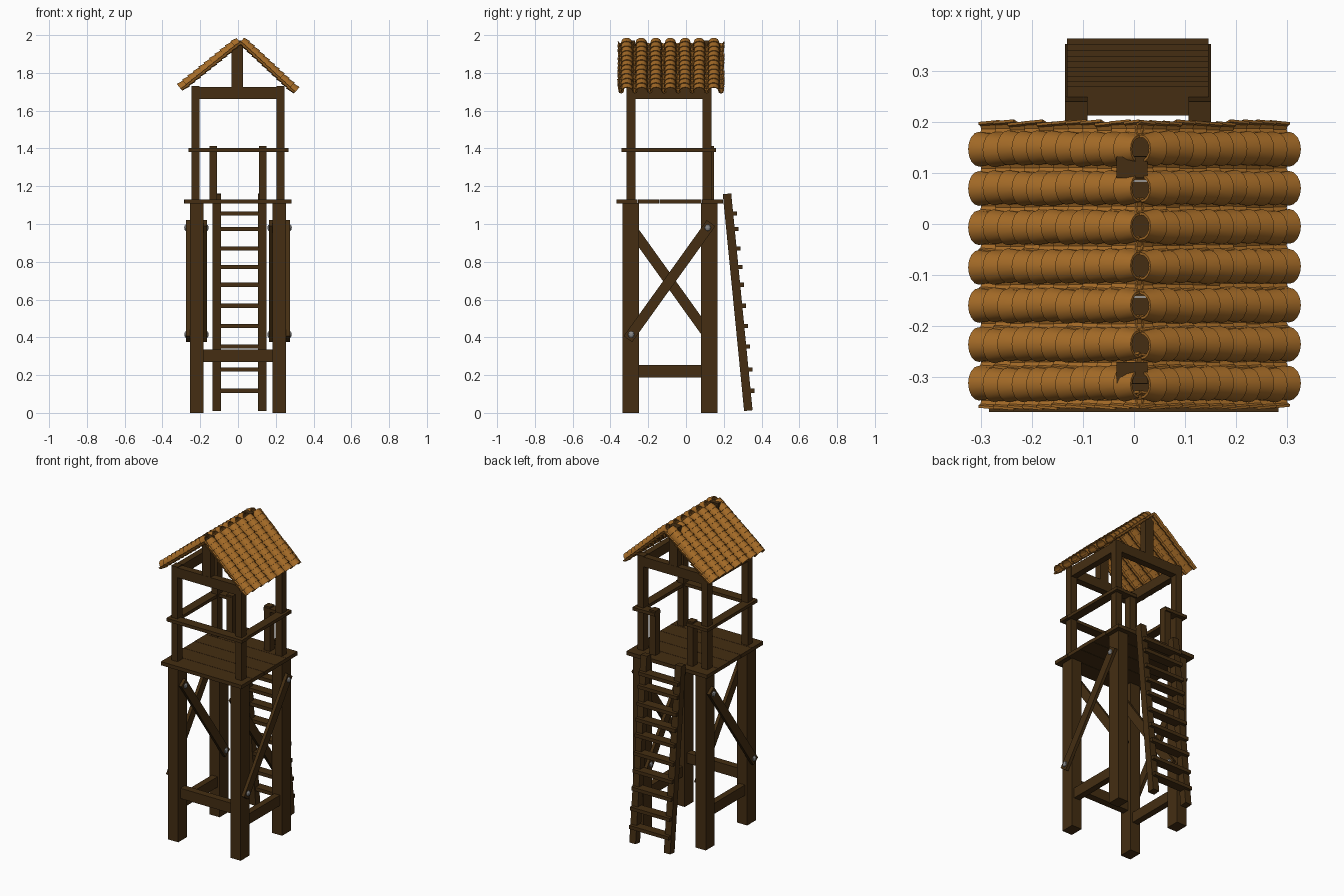
import bpy, bmesh, math, random
from mathutils import Vector, Matrix

if "Cube" in bpy.data.objects:
    bpy.data.objects.remove(bpy.data.objects["Cube"])

random.seed(4)


def material(name, rgb):
    m = bpy.data.materials.new(name)
    m.diffuse_color = (*rgb, 1)
    m.use_nodes = True
    m.node_tree.nodes["Principled BSDF"].inputs["Base Color"].default_value = m.diffuse_color
    return m


WOOD = material("dark_wood", (0.058, 0.027, 0.006))
CLAY = material("clay_tile", (0.37, 0.145, 0.02))
IRON = material("grey_iron", (0.25, 0.25, 0.25))


def finish(name, bm, mat):
    bmesh.ops.recalc_face_normals(bm, faces=bm.faces)
    me = bpy.data.meshes.new(name)
    bm.to_mesh(me)
    bm.free()
    me.materials.append(mat)
    ob = bpy.data.objects.new(name, me)
    bpy.context.collection.objects.link(ob)
    return ob


def box(name, x, y, z):
    """Axis-aligned timber given as (min, max) ranges."""
    bm = bmesh.new()
    size = Vector((x[1] - x[0], y[1] - y[0], z[1] - z[0]))
    mid = Vector((sum(x) / 2, sum(y) / 2, sum(z) / 2))
    bmesh.ops.create_cube(bm, size=1, matrix=Matrix.Translation(mid) @ Matrix.Diagonal((*size, 1)))
    return finish(name, bm, WOOD)


def slanted(name, x, p, q, wx, w, extra=0.0):
    """Timber leaning in the yz plane from p to q."""
    a, b = Vector((x, *p)), Vector((x, *q))
    d = b - a
    rot = Matrix.Rotation(math.atan2(d.z, d.y), 4, 'X')
    bm = bmesh.new()
    bmesh.ops.create_cube(bm, size=1, matrix=Matrix.Translation((a + b) / 2) @ rot
                          @ Matrix.Diagonal((wx, d.length + 2 * extra, w, 1)))
    return finish(name, bm, WOOD)


def around(c, w):
    return (c - w / 2, c + w / 2)


FRONT, BACK = -0.293, 0.122

# legs, upper posts
for s in (-1, 1):
    for y in (FRONT, BACK):
        box("leg", around(s * 0.219, 0.071), around(y, 0.087), (0, 1.11))
    for y in (-0.291, 0.111):
        box("upper_post", around(s * 0.225, 0.043), around(y, 0.048), (1.12, 1.73))

# low cross beams
box("front_low_beam", (-0.19, 0.19), around(FRONT, 0.045), (0.27, 0.335))
for s in (-1, 1):
    box("side_low_beam", around(s * 0.219, 0.04), (-0.26, 0.09), (0.187, 0.253))

# platform planks running left to right
n, y0, y1 = 5, -0.369, 0.197
step = (y1 - y0) / n
for i in range(n):
    j = random.uniform(-0.003, 0.003)
    box("platform_plank", (-0.282 + j, 0.284 + j),
        (y0 + i * step + 0.001, y0 + (i + 1) * step - 0.001), (1.108, 1.131))

# diagonal side braces with bolts
for s in (-1, 1):
    low, high = (-0.29, 0.415), (0.115, 0.98)
    slanted("outer_brace", s * 0.264, low, high, 0.02, 0.055, 0.03)
    slanted("inner_brace", s * 0.175, (low[0], high[1]), (high[0], low[1]), 0.02, 0.055, 0.03)
    for x, pts in ((0.275, (low, high)), (0.165, ((low[0], high[1]), (high[0], low[1])))):
        for y, z in pts:
            bm = bmesh.new()
            bmesh.ops.create_uvsphere(bm, u_segments=10, v_segments=6, radius=0.017,
                                      matrix=Matrix.Translation((s * x, y, z))
                                      @ Matrix.Diagonal((0.6, 1, 1, 1)))
            finish("brace_bolt", bm, IRON)

# railings: flat boards, open at the back for the ladder
RZ = (1.382, 1.402)
box("front_rail", (-0.257, 0.267), (-0.342, -0.282), RZ)
for s in (-1, 1):
    box("side_rail", around(s * 0.235, 0.056), (-0.338, 0.16), RZ)
    box("back_rail", tuple(sorted((s * 0.11, s * 0.25))), (0.10, 0.158), RZ)
    box("entry_post", around(s * 0.131, 0.042), around(0.125, 0.045), (1.12, 1.412))

# ladder
top, bottom = Vector((0.217, 1.16)), Vector((0.33, 0.012))
for x in (-0.113, 0.129):
    slanted("ladder_rail", x, bottom, top, 0.044, 0.045)
for z in (0.117, 0.23, 0.352, 0.46, 0.567, 0.678, 0.773, 0.87, 0.974, 1.055):
    t = (top.y - z) / (top.y - bottom.y)
    y = top.x + t * (bottom.x - top.x)
    box("ladder_rung", (-0.131, 0.146), (y - 0.015, y + 0.043), around(z, 0.022))

# roof frame
for y in (-0.291, 0.111):
    box("tie_beam", (-0.21, 0.21), around(y, 0.044), (1.663, 1.725))
    box("king_post", around(-0.004, 0.06), around(y, 0.042), (1.72, 1.972))
for s in (-1, 1):
    box("side_plate", around(s * 0.225, 0.04), (-0.28, 0.10), (1.663, 1.725))


def tile(bm, frame, r_up, r_low, length, lift, flip, seg=8, thick=0.005):
    """Tapered half-round shell; frame x = down the slope, z = out of the roof."""
    rings = []
    for u, r, h in ((0, r_up, 0), (length, r_low, lift)):
        for rr in (r, r - thick):
            ring = []
            for k in range(seg + 1):
                a = math.pi * k / seg
                co = Vector((u, rr * math.cos(a), flip * rr * math.sin(a) + h))
                ring.append(bm.verts.new(frame @ co))
            rings.append(ring)
    uo, ui, lo, li = rings
    for a, b in ((uo, lo), (ui, li), (uo, ui), (lo, li)):
        for k in range(seg):
            bm.faces.new((a[k], a[k + 1], b[k + 1], b[k]))
    for k in (0, seg):
        bm.faces.new((uo[k], lo[k], li[k], ui[k]))


# roof tiles: cover rows over upturned channel rows, on both slopes
ROWS, COLS, PITCH = 11, 7, 0.0767
for s, rx, rz, rise, label in ((-1, 0.01, 1.963, 0.80, "left"), (1, 0.014, 1.966, 0.93, "right")):
    ang = math.atan(rise)
    down = Vector((s * math.cos(ang), 0, -math.sin(ang)))
    out = Vector((s * math.sin(ang), 0, math.cos(ang)))
    length = (0.302 + s * -rx) / math.cos(ang)
    pitch = length / ROWS
    for kind in ("cover", "channel"):
        bm = bmesh.new()
        count = COLS if kind == "cover" else COLS + 1
        for c in range(count):
            y = -0.313 + c * PITCH if kind == "cover" else -0.345 + c * 0.0757
            for r in range(ROWS):
                jit = random.uniform(-0.002, 0.002)
                base = Vector((rx, y + jit, rz)) + down * (pitch * (r - 0.35 * (r > 0)))
                cols = Matrix((down, Vector((0, 1, 0)), out)).transposed().to_4x4()
                frame = Matrix.Translation(base) @ cols
                ln = pitch * (1.35 if r else 1.0)
                if kind == "cover":
                    tile(bm, frame, 0.027, 0.034, ln, 0.002, 1)
                else:
                    tile(bm, frame, 0.018, 0.014, ln, 0.004, -1, seg=4)
        ob = finish(label + "_" + kind + "_tiles", bm, CLAY)
        bpy.context.view_layer.objects.active = ob
        ob.select_set(True)
        bpy.ops.object.shade_smooth_by_angle(angle=math.radians(35))
        ob.select_set(False)
